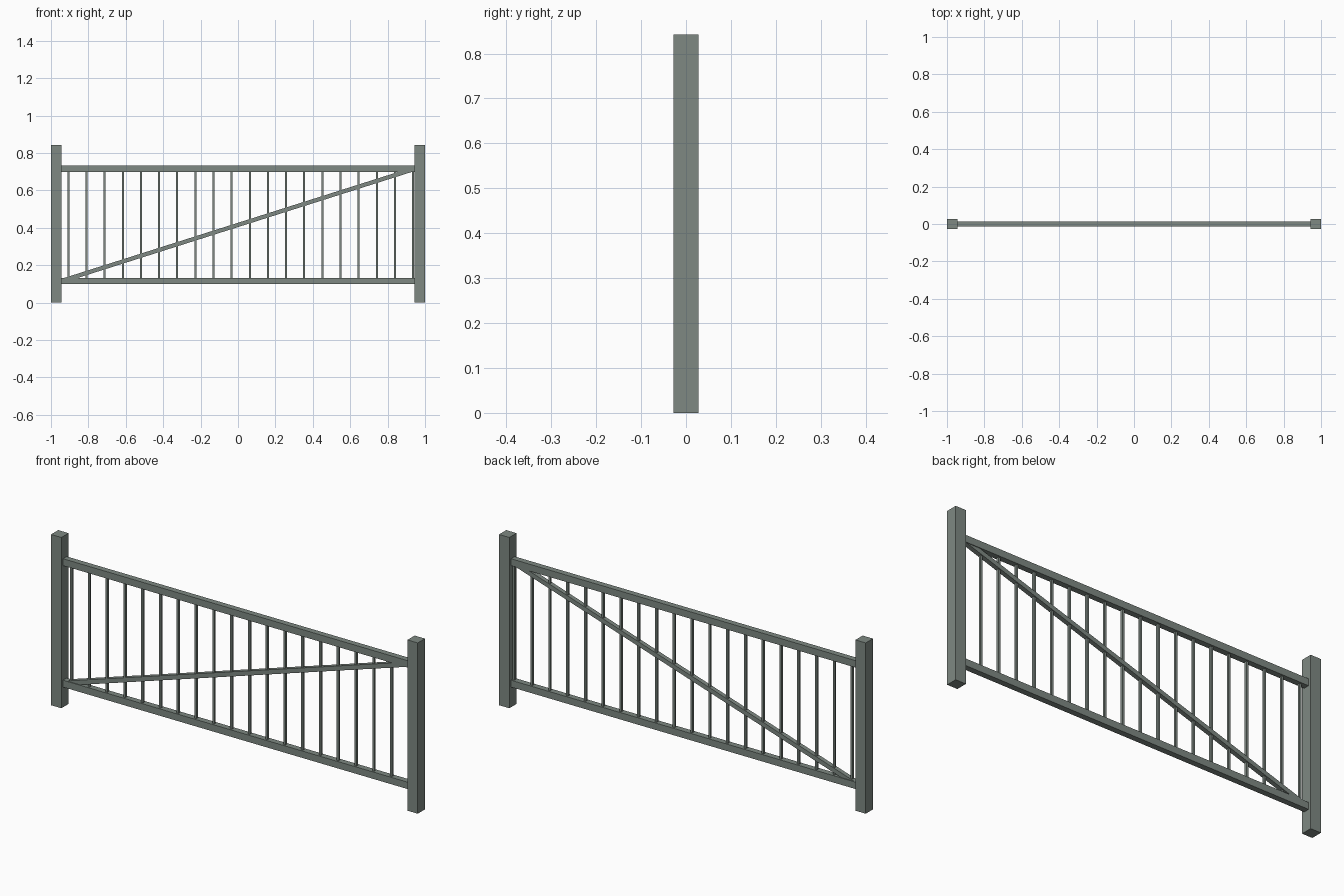
import bpy, math

if "Cube" in bpy.data.objects:
    bpy.data.objects.remove(bpy.data.objects["Cube"])

# One flat grey-green paint for the whole railing
paint = bpy.data.materials.new("grey_green_paint")
paint.diffuse_color = (0.21, 0.25, 0.225, 1)
paint.use_nodes = True
paint.node_tree.nodes["Principled BSDF"].inputs["Base Color"].default_value = paint.diffuse_color


def box(name, center, size, tilt=0.0):
    """Box with its size applied, optionally tilted in the front plane."""
    bpy.ops.mesh.primitive_cube_add(size=1, location=center)
    o = bpy.context.object
    o.name = name
    o.scale = size
    o.rotation_euler.y = tilt
    bpy.ops.object.transform_apply(location=False, rotation=False, scale=True)
    o.data.materials.append(paint)
    return o


HEIGHT, POST = 0.842, 0.056
INNER = 1 - POST                  # inner face of the posts
LOW, HIGH = 0.116, 0.715          # rail centre heights
RAIL_H, RAIL_D = 0.034, 0.029

# End posts
for side, x in (("left", -1), ("right", 1)):
    box(f"{side}_post", (x * (1 - POST / 2), 0, HEIGHT / 2), (POST, POST, HEIGHT))

# Horizontal rails
for name, z in (("bottom_rail", LOW), ("top_rail", HIGH)):
    box(name, (0, 0, z), (2 * INNER + 0.01, RAIL_D, RAIL_H))

# Thin upright bars, evenly spaced from the left; the last touches the right post
for i in range(20):
    box(f"bar_{i + 1}", (-0.907 + i * 0.097, 0, (LOW + HIGH) / 2),
        (0.011, 0.011, HIGH - LOW))

# Diagonal brace rising to the right
rise, run = HIGH - LOW, 2 * INNER
box("diagonal_brace", (0, 0, (LOW + HIGH) / 2),
    (math.hypot(rise, run), 0.022, 0.022), -math.atan2(rise, run))
